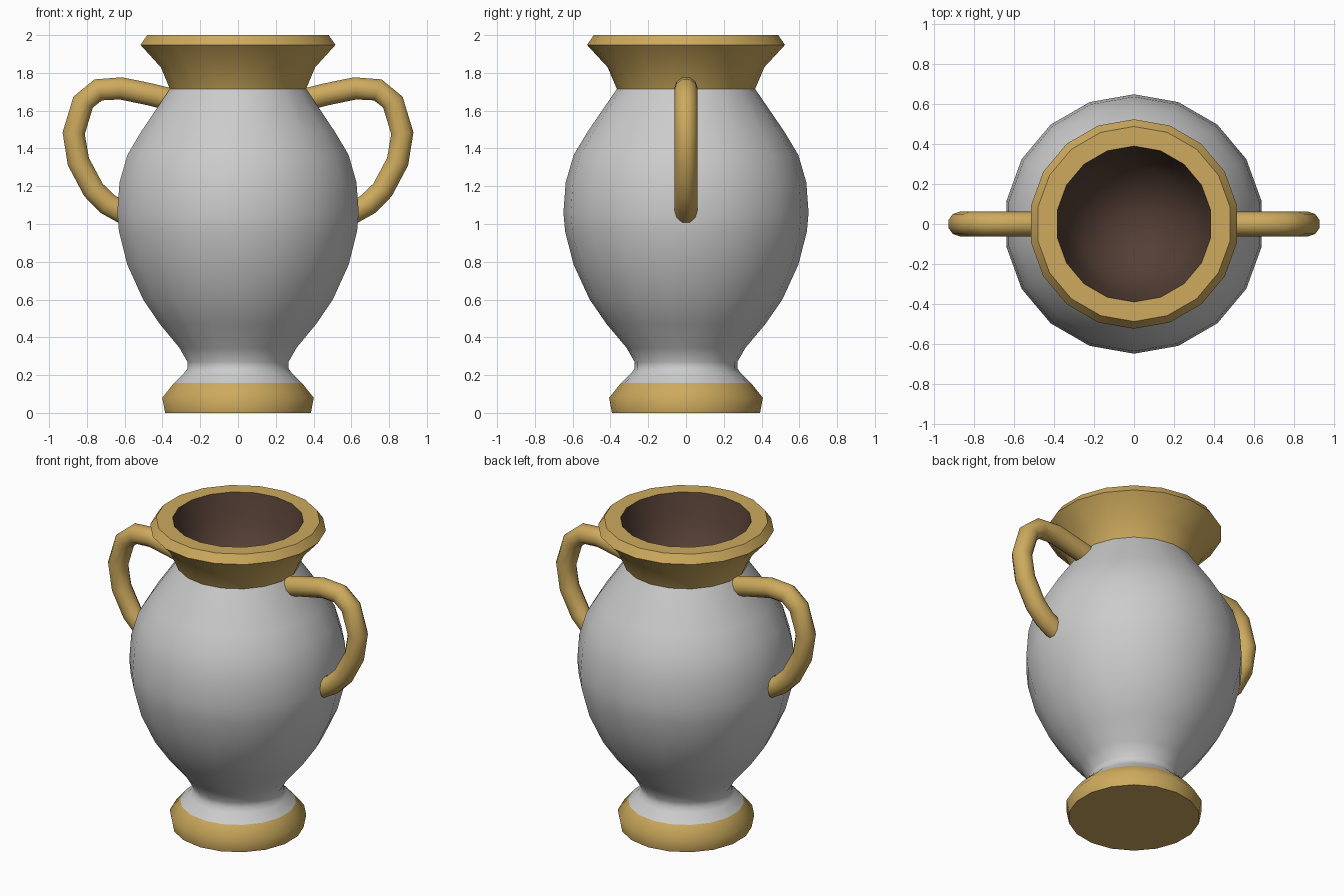
import bpy, bmesh, math
from mathutils import Vector

if "Cube" in bpy.data.objects:
    bpy.data.objects.remove(bpy.data.objects["Cube"])

SIDES = 18


def material(name, rgb):
    m = bpy.data.materials.new(name)
    m.diffuse_color = (*rgb, 1)
    m.use_nodes = True
    m.node_tree.nodes["Principled BSDF"].inputs["Base Color"].default_value = m.diffuse_color
    return m


gold = material("gold", (0.61, 0.40, 0.11))
brown = material("dark_brown", (0.09, 0.05, 0.036))


def finish(name, bm, mat, angle):
    me = bpy.data.meshes.new(name)
    bm.to_mesh(me)
    bm.free()
    ob = bpy.data.objects.new(name, me)
    bpy.context.collection.objects.link(ob)
    if mat:
        me.materials.append(mat)
    bpy.ops.object.select_all(action='DESELECT')
    ob.select_set(True)
    bpy.context.view_layer.objects.active = ob
    bpy.ops.object.shade_smooth_by_angle(angle=math.radians(angle))
    return ob


def skin(bm, rings, closed_ends=(False, False)):
    """Join consecutive rings with quads, optionally capping the ends."""
    for a, b in zip(rings, rings[1:]):
        n = len(a)
        for i in range(n):
            j = (i + 1) % n
            bm.faces.new((a[i], a[j], b[j], b[i]))
    if closed_ends[0]:
        bm.faces.new(rings[0][::-1])
    if closed_ends[1]:
        bm.faces.new(rings[-1])


def lathe(name, profile, mat=None, cap=False, tip=None, angle=50):
    bm = bmesh.new()
    rings = []
    for r, z in profile:
        rings.append([bm.verts.new((r * math.cos(t), r * math.sin(t), z))
                      for t in (math.pi / 2 + math.tau * i / SIDES for i in range(SIDES))])
    skin(bm, rings, (cap, False))
    if tip is not None:
        v = bm.verts.new((0, 0, tip))
        last = rings[-1]
        for i in range(SIDES):
            bm.faces.new((last[i], last[(i + 1) % SIDES], v))
    return finish(name, bm, mat, angle)


def tube(name, path, radius, mat, sides=10):
    bm = bmesh.new()
    pts = [Vector((x, 0, z)) for x, z in path]
    rings = []
    for i, p in enumerate(pts):
        d = (pts[min(i + 1, len(pts) - 1)] - pts[max(i - 1, 0)]).normalized()
        side = Vector((0, 1, 0))
        up = d.cross(side)
        rings.append([bm.verts.new(p + radius * (math.cos(t) * side + math.sin(t) * up))
                      for t in (math.tau * k / sides for k in range(sides))])
    skin(bm, rings, (True, True))
    bmesh.ops.recalc_face_normals(bm, faces=bm.faces)
    return finish(name, bm, mat, 50)


# Foot, body, flared rim and hollow share their boundary rings
lathe("foot", [(0.392, 0), (0.407, 0.08), (0.345, 0.157)], gold, cap=True)
lathe("body", [(0.345, 0.157), (0.29, 0.21), (0.272, 0.235), (0.272, 0.27),
               (0.315, 0.345), (0.42, 0.47), (0.51, 0.60), (0.595, 0.785),
               (0.64, 0.96), (0.649, 1.06), (0.637, 1.22), (0.595, 1.365),
               (0.52, 1.49), (0.366, 1.715)])
lathe("rim", [(0.366, 1.715), (0.415, 1.83), (0.524, 1.948), (0.488, 2.0),
              (0.39, 2.0)], gold)
lathe("hollow", [(0.39, 2.0), (0.35, 1.85), (0.29, 1.72), (0.16, 1.62)],
      brown, tip=1.57)

# Pair of looped handles
HANDLE = [(0.33, 1.652), (0.46, 1.685), (0.62, 1.718), (0.74, 1.71), (0.82, 1.645),
          (0.87, 1.48), (0.845, 1.33), (0.765, 1.18), (0.69, 1.105), (0.59, 1.05)]
for s, label in ((-1, "left"), (1, "right")):
    tube(label + "_handle", [(s * x, z) for x, z in HANDLE], 0.062, gold)
